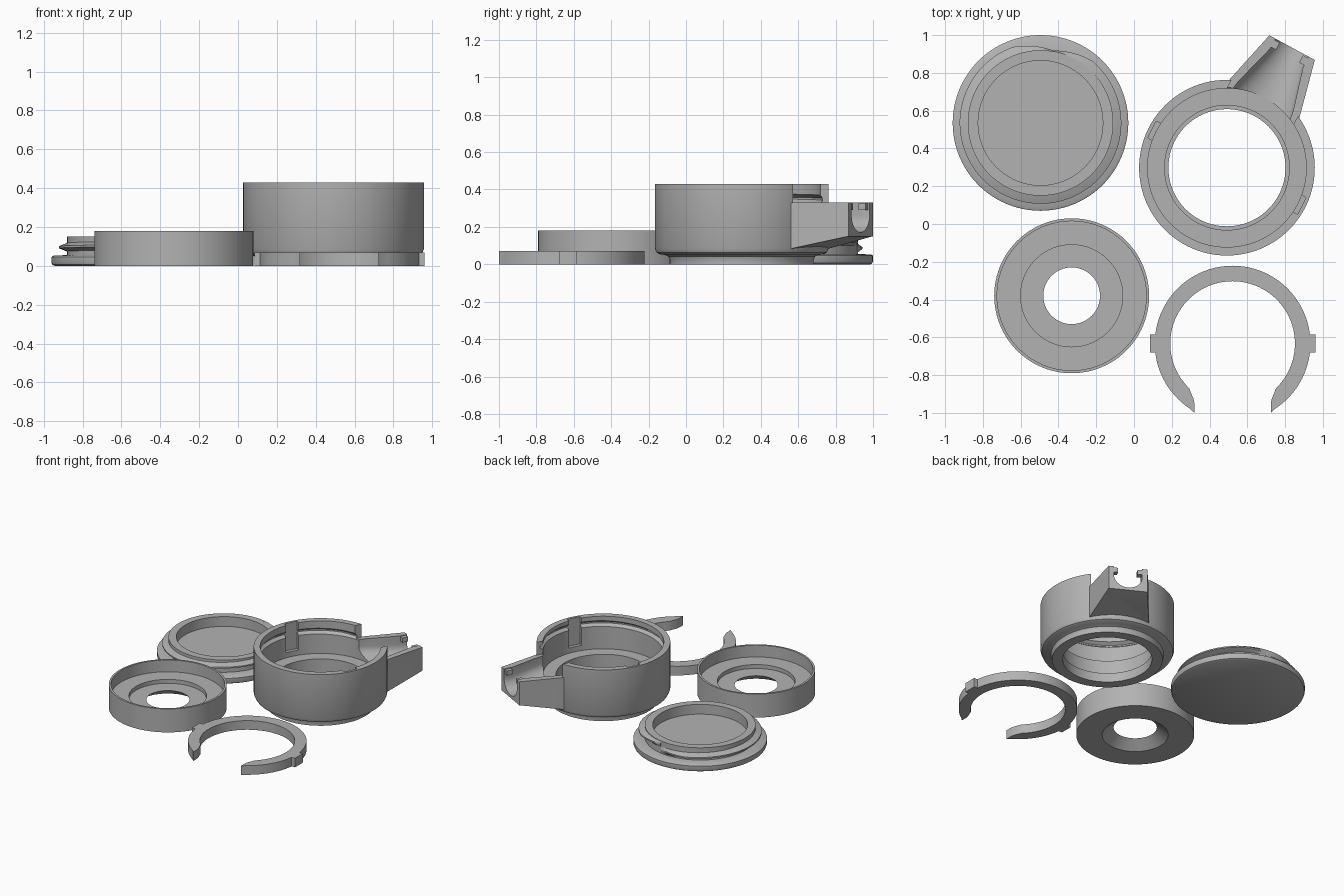
import bpy, bmesh, math
from mathutils import Matrix, Vector

if "Cube" in bpy.data.objects:
    bpy.data.objects.remove(bpy.data.objects["Cube"])

grey = bpy.data.materials.new("plain grey")
grey.diffuse_color = (0.45, 0.45, 0.45, 1)
grey.use_nodes = True
grey.node_tree.nodes["Principled BSDF"].inputs["Base Color"].default_value = grey.diffuse_color
SEG = 96


def make(name, bm):
    bmesh.ops.remove_doubles(bm, verts=bm.verts, dist=1e-5)
    bmesh.ops.recalc_face_normals(bm, faces=bm.faces)
    me = bpy.data.meshes.new(name)
    bm.to_mesh(me)
    bm.free()
    me.materials.append(grey)
    ob = bpy.data.objects.new(name, me)
    bpy.context.collection.objects.link(ob)
    return ob


def bridge(bm, rings, closed):
    """Skin a list of vertex rings; cap both ends when it is open."""
    n = len(rings[0])
    for a, b in zip(rings, rings[1:] + (rings[:1] if closed else [])):
        for i in range(n):
            j = (i + 1) % n
            bm.faces.new((a[i], a[j], b[j], b[i]))
    if not closed:
        bm.faces.new(rings[0])
        bm.faces.new(rings[-1])


def loft(name, sections):
    bm = bmesh.new()
    bridge(bm, [[bm.verts.new(p) for p in s] for s in sections], False)
    return make(name, bm)


def revolve(name, profile, centre):
    bm = bmesh.new()
    rings = []
    for k in range(SEG):
        a = 2 * math.pi * k / SEG
        rings.append([bm.verts.new((centre[0] + r * math.cos(a), centre[1] + r * math.sin(a), z))
                      for r, z in profile])
    bridge(bm, rings, True)
    return make(name, bm)


def thread(name, centre, root, peak, z0, pitch, turns, start):
    """Helical ridge that fades in and out at its ends."""
    steps = int(SEG * turns)
    secs = []
    for k in range(steps + 1):
        a = start + 2 * math.pi * k / SEG
        z = z0 + pitch * k / SEG
        p = root + 0.004 + (peak - root - 0.004) * min(1, k / 8, (steps - k) / 8)
        prof = ((root - 0.015, z - 0.026), (root, z - 0.022), (p, z - 0.005),
                (p, z + 0.005), (root, z + 0.022), (root - 0.015, z + 0.026))
        secs.append([(centre[0] + r * math.cos(a), centre[1] + r * math.sin(a), h) for r, h in prof])
    return loft(name, secs)


def box(name, lo, hi, matrix):
    bm = bmesh.new()
    bmesh.ops.create_cube(bm, size=1)
    for v in bm.verts:
        v.co = matrix @ Vector([(a + b) / 2 + c * (b - a) for a, b, c in zip(lo, hi, v.co)])
    return make(name, bm)


def boolean(ob, other, op):
    m = ob.modifiers.new(op, 'BOOLEAN')
    m.object, m.operation, m.solver = other, op, 'EXACT'
    bpy.context.view_layer.objects.active = ob
    bpy.ops.object.modifier_apply(modifier=m.name)
    bpy.data.objects.remove(other)


# --- threaded lid
lid_c = (-0.495, 0.535)
revolve("lid", [(0, 0), (0.45, 0), (0.461, 0.006), (0.465, 0.016), (0.465, 0.046), (0.455, 0.052),
                (0.385, 0.056), (0.385, 0.15), (0.33, 0.15), (0.33, 0.075), (0, 0.075)], lid_c)
thread("lid_thread", lid_c, 0.385, 0.428, 0.085, 0.04, 1.0, math.radians(80))

# --- shallow cup with stepped floor and flared hole
revolve("cup", [(0.23, 0), (0.41, 0), (0.41, 0.18), (0.395, 0.18), (0.395, 0.09),
                (0.27, 0.09), (0.27, 0.06), (0.15, 0.06)], (-0.33, -0.38))

# --- open retaining clip with two side tabs
cx, cy = 0.522, -0.633
end = math.acos(-0.202 / 0.41)
half = []                                   # left half outline, relative to the centre
for k in range(41):                         # outer arc from top to tip
    a = math.pi / 2 + (3 * math.pi / 2 - math.pi / 2 - (end - math.pi / 2)) * k / 40
    half.append((0.412 * math.cos(a), 0.412 * math.sin(a)))
half[-1] = (-0.202, -0.367)
inner = [(-0.202, -0.315), (-0.208, -0.29), (-0.22, -0.262)]
for k in range(33):                         # inner arc back to the top
    a = math.radians(226 - 136 * k / 32)
    inner.append((0.33 * math.cos(a), 0.33 * math.sin(a)))
outer_r = [(-x, y) for x, y in reversed(half[1:])]
inner_r = [(-x, y) for x, y in reversed(inner[:-1])]
outline = half + inner + inner_r + outer_r
clip = loft("clip", [[(cx + x, cy + y, z) for x, y in outline] for z in (0, 0.07)])
for s in (-1, 1):
    x0, x1 = sorted((cx + s * 0.38, cx + s * 0.438))
    boolean(clip, box("tab", (x0, -0.68, 0), (x1, -0.585, 0.07), Matrix()), 'UNION')

# --- housing body
body_c = (0.492, 0.298)
body = revolve("housing", [(0.31, 0), (0.385, 0), (0.385, 0.025), (0.392, 0.042), (0.41, 0.05),
                           (0.435, 0.053), (0.455, 0.063), (0.465, 0.085), (0.465, 0.43),
                           (0.42, 0.43), (0.42, 0.18), (0.33, 0.18), (0.33, 0.07), (0.31, 0.07)], body_c)

# spout frame: local x runs outward, y across
spout = Matrix.Translation((*body_c, 0)) @ Matrix.Rotation(math.radians(61.5), 4, 'Z')


def block(x, w, zb, zt):
    return [spout @ Vector(p) for p in ((x, -w, zb), (x, w, zb), (x, w, zt), (x, -w, zt))]


def trough(x, w, zb, zt):
    """U-shaped section with a round bottom."""
    pts = [(x, w, zt)]
    for k in range(17):
        a = math.pi * k / 16
        pts.append((x, w * math.cos(a), zb + 0.09 * (1 - math.sin(a))))
    pts.append((x, -w, zt))
    return [spout @ Vector(p) for p in pts]


boolean(body, loft("spout_block", [block(0.36, 0.222, 0.08, 0.33), block(0.42, 0.21, 0.085, 0.33),
                                   block(0.723, 0.137, 0.15, 0.33)]), 'UNION')
# restore the chamber, then open the trough and the wall above it
boolean(body, revolve("chamber_cutter", [(0, 0.18), (0.42, 0.18), (0.42, 0.5), (0, 0.5)], body_c), 'DIFFERENCE')
boolean(body, loft("trough_cutter", [trough(0.33, 0.18, 0.185, 0.5), trough(0.43, 0.165, 0.183, 0.5),
                                     trough(0.66, 0.1, 0.172, 0.5), trough(0.76, 0.1, 0.17, 0.5)]), 'DIFFERENCE')
boolean(body, box("gap_cutter", (0.3, -0.2, 0.33), (0.6, 0.2, 0.5), spout), 'DIFFERENCE')
# inward hooks at the outlet
for s in (-1, 1):
    y0, y1 = sorted((s * 0.07, s * 0.12))
    boolean(body, box("hook", (0.672, y0, 0.29), (0.715, y1, 0.325), spout), 'UNION')
# internal thread groove and two vertical slots for the clip tabs
boolean(body, thread("groove_cutter", body_c, 0.42, 0.443, 0.345, 0.045, 1.0, math.radians(75)), 'DIFFERENCE')
for deg in (153, -27):
    m = Matrix.Translation((*body_c, 0)) @ Matrix.Rotation(math.radians(deg), 4, 'Z')
    boolean(body, box("slot_cutter", (0.37, -0.05, 0.22), (0.445, 0.05, 0.5), m), 'DIFFERENCE')

# --- smooth round walls, sharp edges
bpy.ops.object.select_all(action='SELECT')
bpy.ops.object.shade_smooth_by_angle(angle=math.radians(30))
